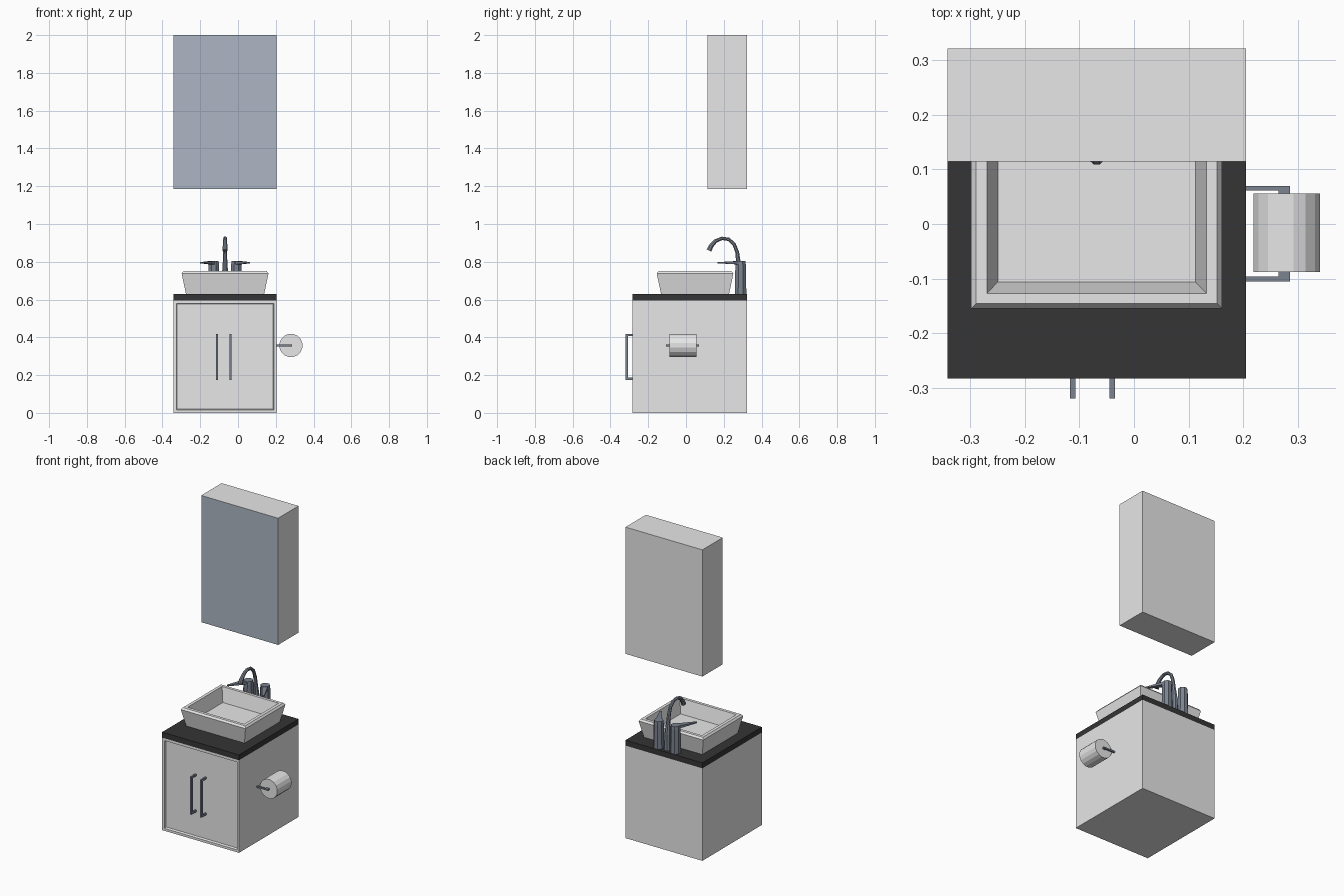
import bpy, bmesh, math
from mathutils import Vector

if "Cube" in bpy.data.objects:
    bpy.data.objects.remove(bpy.data.objects["Cube"])


def mat(name, r, g, b):
    m = bpy.data.materials.new(name)
    m.diffuse_color = (r, g, b, 1)
    m.use_nodes = True
    m.node_tree.nodes["Principled BSDF"].inputs["Base Color"].default_value = m.diffuse_color
    return m


WHITE = mat("white", 0.8, 0.8, 0.8)
BLACK = mat("black_counter", 0.035, 0.035, 0.035)
GLASS = mat("mirror_glass", 0.42, 0.47, 0.55)
STEEL = mat("steel", 0.20, 0.23, 0.28)

X0, X1, Y0, Y1 = -0.342, 0.205, -0.283, 0.322
CX = (X0 + X1) / 2


def finish(name, bm, *mats):
    bmesh.ops.recalc_face_normals(bm, faces=bm.faces)
    me = bpy.data.meshes.new(name)
    bm.to_mesh(me)
    bm.free()
    for m in mats:
        me.materials.append(m)
    ob = bpy.data.objects.new(name, me)
    bpy.context.collection.objects.link(ob)
    return ob


def loft(bm, rings):
    """Skin a list of closed rings and cap both ends."""
    loops = [[bm.verts.new(p) for p in r] for r in rings]
    n = len(loops[0])
    for a, b in zip(loops, loops[1:]):
        for i in range(n):
            j = (i + 1) % n
            bm.faces.new((a[i], a[j], b[j], b[i]))
    bm.faces.new(loops[0])
    bm.faces.new(loops[-1])


def rect(x0, x1, y0, y1, z):
    return [(x0, y0, z), (x1, y0, z), (x1, y1, z), (x0, y1, z)]


def add_box(bm, x0, x1, y0, y1, z0, z1):
    loft(bm, [rect(x0, x1, y0, y1, z0), rect(x0, x1, y0, y1, z1)])


def circle(c, u, v, r, n):
    return [Vector(c) + r * (math.cos(t) * Vector(u) + math.sin(t) * Vector(v))
            for t in (2 * math.pi * (i + 0.5) / n for i in range(n))]


def front_face(bm):
    bmesh.ops.recalc_face_normals(bm, faces=bm.faces)
    return next(f for f in bm.faces if f.normal.y < -0.9)


# Vanity cabinet with recessed door panel
bm = bmesh.new()
add_box(bm, X0, X1, Y0, Y1, 0, 0.595)
f = front_face(bm)
bmesh.ops.inset_region(bm, faces=[f], thickness=0.022)
bmesh.ops.inset_region(bm, faces=[f], thickness=0.006, depth=-0.014)
finish("vanity_cabinet", bm, WHITE)

# Countertop
bm = bmesh.new()
add_box(bm, X0, X1, Y0, Y1, 0.595, 0.63)
finish("countertop", bm, BLACK)

# Mirror cabinet, glass on the front face
bm = bmesh.new()
add_box(bm, X0, X1, 0.115, Y1, 1.185, 2.0)
front_face(bm).material_index = 1
finish("mirror_cabinet", bm, WHITE, GLASS)

# Vessel basin: outer wall, rim, inner wall, floor
bm = bmesh.new()
BY = 0.048
loft(bm, [rect(CX - w, CX + w, BY - d, BY + d, z) for w, d, z in (
    (0.207, 0.18, 0.63), (0.230, 0.203, 0.738), (0.221, 0.194, 0.75),
    (0.201, 0.175, 0.75), (0.181, 0.154, 0.66))])
finish("basin", bm, WHITE)

# Door handles
for side, x in (("left", -0.112), ("right", -0.040)):
    bm = bmesh.new()
    w = 0.005
    add_box(bm, x - w, x + w, -0.320, -0.306, 0.175, 0.418)
    for z in (0.175, 0.406):
        add_box(bm, x - w, x + w, -0.306, -0.268, z, z + 0.012)
    finish(f"door_handle_{side}", bm, STEEL)

# Gooseneck spout, swept in the y-z plane
path = [(0.285, 0.63, 0.022), (0.285, 0.73, 0.018), (0.277, 0.80, 0.013),
        (0.271, 0.85, 0.011), (0.255, 0.893, 0.010), (0.226, 0.919, 0.010),
        (0.190, 0.924, 0.010), (0.157, 0.910, 0.011), (0.134, 0.885, 0.013),
        (0.122, 0.860, 0.015)]
rings = []
for i, (y, z, r) in enumerate(path):
    a, b = path[max(i - 1, 0)], path[min(i + 1, len(path) - 1)]
    t = Vector((0, b[0] - a[0], b[1] - a[1])).normalized()
    rings.append(circle((CX, y, z), (1, 0, 0), (0, -t.z, t.y), r, 8))
bm = bmesh.new()
loft(bm, rings)
finish("spout", bm, STEEL)

# Tap valves with diagonal tapered levers
for side, s in (("left", -1), ("right", 1)):
    c = Vector((CX + s * 0.06, 0.289, 0))
    bm = bmesh.new()
    loft(bm, [circle(c + Vector((0, 0, z)), (1, 0, 0), (0, 1, 0), r, 8)
              for z, r in ((0.63, 0.033), (0.785, 0.030), (0.805, 0.028))])
    finish(f"tap_valve_{side}", bm, STEEL)
    d = Vector((s * 0.068, -0.118, 0))
    n = Vector((-d.y, d.x, 0)).normalized()
    up = Vector((0, 0, 1))
    bm = bmesh.new()
    loft(bm, [[c + d * k + n * w * a + up * (0.795 + h * b)
               for a, b in ((-1, -1), (1, -1), (1, 1), (-1, 1))]
              for k, w, h in ((0.1, 0.018, 0.009), (1, 0.006, 0.003))])
    finish(f"tap_lever_{side}", bm, STEEL)

# Paper holder: two arms and an axle
RZ = 0.357
bm = bmesh.new()
for y in (-0.105, 0.061):
    add_box(bm, X1 - 0.005, 0.286, y, y + 0.009, RZ - 0.005, RZ + 0.005)
add_box(bm, 0.265, 0.286, -0.105, 0.070, RZ - 0.005, RZ + 0.005)
finish("paper_holder", bm, STEEL)

# Paper roll
bm = bmesh.new()
loft(bm, [circle((0.28, y, RZ), (1, 0, 0), (0, 0, 1), 0.062, 16)
          for y in (-0.088, 0.056)])
finish("paper_roll", bm, WHITE)
